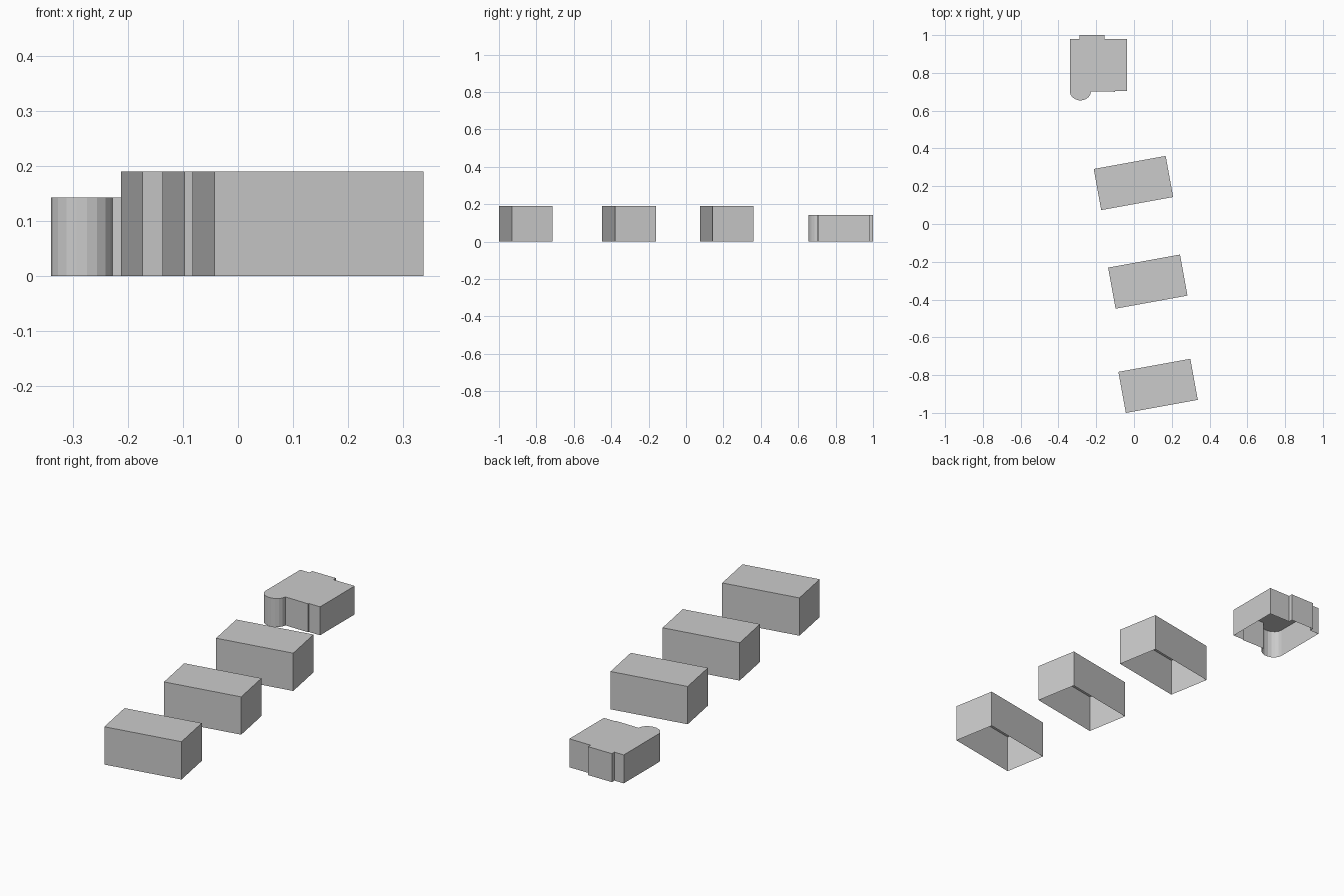
import bpy, bmesh, math

if "Cube" in bpy.data.objects:
    bpy.data.objects.remove(bpy.data.objects["Cube"])


def extruded_shell(name, outline, height):
    """Flat-roofed block with walls and roof, open underneath."""
    bm = bmesh.new()
    low = [bm.verts.new((x, y, 0)) for x, y in outline]
    high = [bm.verts.new((x, y, height)) for x, y in outline]
    n = len(outline)
    for i in range(n):
        j = (i + 1) % n
        bm.faces.new((low[i], low[j], high[j], high[i]))
    bm.faces.new(high)
    mesh = bpy.data.meshes.new(name)
    bm.to_mesh(mesh)
    bm.free()
    obj = bpy.data.objects.new(name, mesh)
    bpy.context.collection.objects.link(obj)
    return obj


# Three identical long blocks, all turned by the same angle
L, W = 0.387 / 2, 0.221 / 2
block = [(-L, -W), (L, -W), (L, W), (-L, W)]
centres = [(-0.003, 0.217), (0.073, -0.305), (0.1275, -0.857)]
for i, (x, y) in enumerate(centres):
    obj = extruded_shell(f"long_building_{i + 1}", block, 0.19)
    obj.location = (x, y, 0)
    obj.rotation_euler.z = math.radians(10.3)

# Lower house with a rounded bay at the front and a shallow bay at the back
cx, cy, r = -0.284, 0.702, 0.056
bay = [(cx - r * math.cos(math.pi * k / 9), cy - 0.85 * r * math.sin(math.pi * k / 9))
       for k in range(10)]
house = bay + [(-0.1, 0.7), (-0.1, 0.705), (-0.037, 0.705), (-0.037, 0.98),
               (-0.156, 0.98), (-0.156, 1.0), (-0.288, 1.0), (-0.288, 0.98),
               (-0.34, 0.98)]
extruded_shell("bay_house", house, 0.143)
